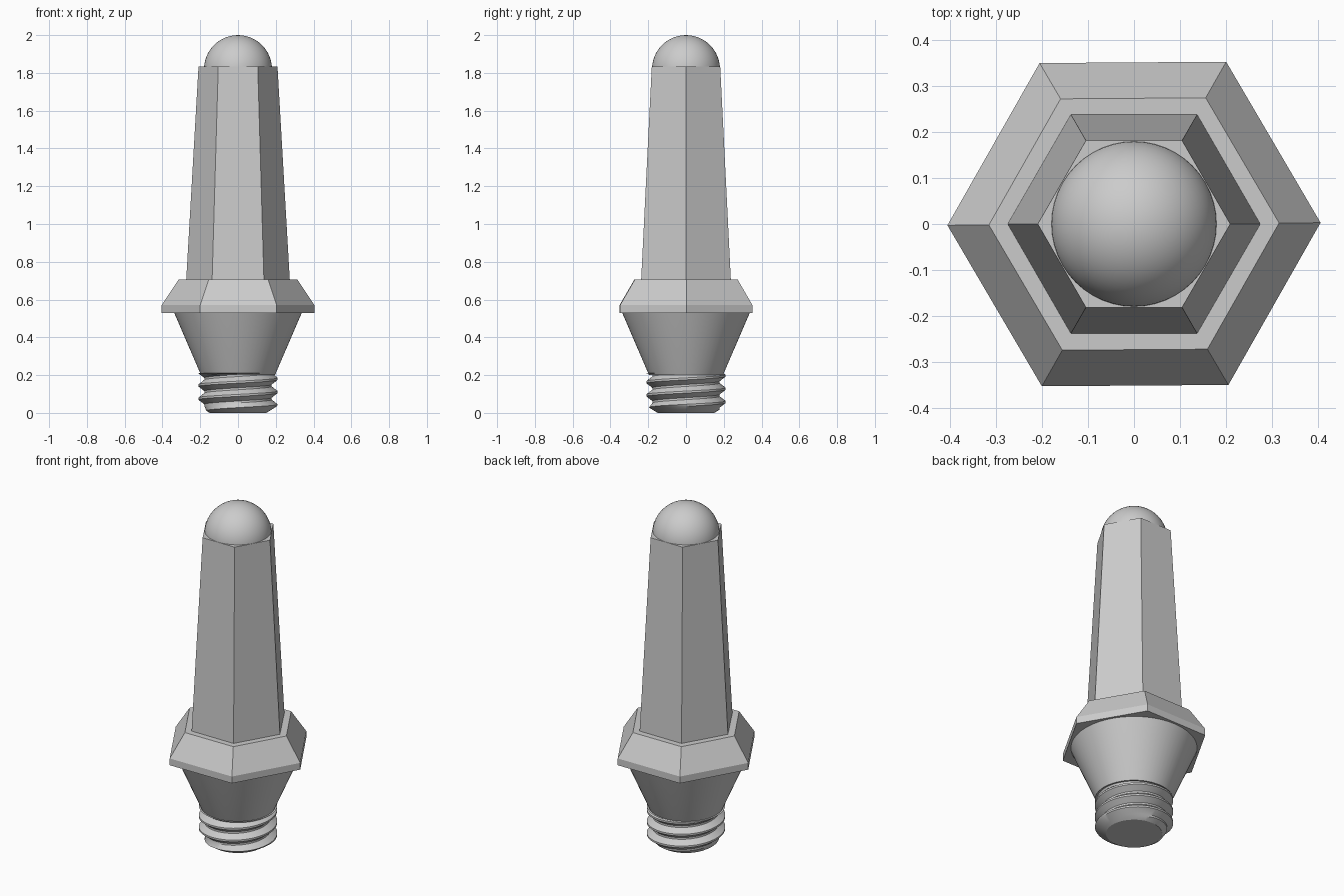
import bpy
import bmesh
from math import pi, cos, sin, radians, floor

if "Cube" in bpy.data.objects:
    bpy.data.objects.remove(bpy.data.objects["Cube"], do_unlink=True)

# One plain grey
GREY = (0.6, 0.6, 0.6, 1)
grey = bpy.data.materials.new("grey metal")
grey.use_nodes = True
grey.diffuse_color = GREY
grey.node_tree.nodes["Principled BSDF"].inputs["Base Color"].default_value = GREY


def finish(name, bm, smooth=False):
    bmesh.ops.remove_doubles(bm, verts=bm.verts, dist=0.0002)
    bmesh.ops.recalc_face_normals(bm, faces=bm.faces)
    mesh = bpy.data.meshes.new(name)
    bm.to_mesh(mesh)
    bm.free()
    mesh.materials.append(grey)
    obj = bpy.data.objects.new(name, mesh)
    bpy.context.collection.objects.link(obj)
    if smooth:
        bpy.ops.object.select_all(action='DESELECT')
        obj.select_set(True)
        bpy.context.view_layer.objects.active = obj
        bpy.ops.object.shade_smooth_by_angle(angle=radians(35))
    return obj


def bridge(bm, rings):
    n = len(rings[0])
    for low, high in zip(rings, rings[1:]):
        for i in range(n):
            j = (i + 1) % n
            bm.faces.new((low[i], low[j], high[j], high[i]))


def lathe(name, profile, sides, turn=0.0, smooth=False):
    """Stack of regular polygons given as (radius, height), capped at both ends."""
    bm = bmesh.new()
    rings = [[bm.verts.new((r * cos(turn + 2 * pi * i / sides),
                            r * sin(turn + 2 * pi * i / sides), z))
              for i in range(sides)] for r, z in profile]
    bridge(bm, rings)
    bm.faces.new(rings[0])
    bm.faces.new(rings[-1])
    return finish(name, bm, smooth)


def screw_thread(name, top, pitch, crest, root, tip, sides=64):
    """Single-start ridge, trimmed flat at both ends with a chamfered tip."""
    steps = ((0.0, root), (0.15, root), (0.5, crest), (0.65, crest))
    bm = bmesh.new()
    turns = int(top / pitch) + 2
    path = [(k + f, r) for k in range(-2, turns) for f, r in steps]
    columns = []
    for i in range(sides + 1):
        lift = i / sides
        column = []
        for level, r in path:
            z = min(max((level + lift) * pitch, 0), top)
            r = min(r, tip + 1.6 * z)
            a = 2 * pi * lift
            column.append(bm.verts.new((r * cos(a), r * sin(a), z)))
        columns.append(column)
    for a, b in zip(columns, columns[1:]):
        for k in range(len(path) - 1):
            bm.faces.new((a[k], b[k], b[k + 1], a[k + 1]))
    bmesh.ops.dissolve_degenerate(bm, dist=0.0002, edges=bm.edges)
    return finish(name, bm, True)


# Threaded foot and its flat end
screw_thread("threaded_foot", 0.21, 0.07, 0.21, 0.178, 0.15)
lathe("foot_end", [(0.15, 0.0), (0.15, 0.01)], 64)

# Round cone under the collar
lathe("cone", [(0.195, 0.2), (0.2, 0.21), (0.34, 0.535)], 64, smooth=True)

# Hexagonal collar
lathe("collar", [(0.405, 0.53), (0.405, 0.57), (0.315, 0.705)], 6, radians(0.4))

# Tapered hexagonal shaft
lathe("shaft", [(0.275, 0.69), (0.209, 1.835)], 6)

# Rounded tip
dome = bmesh.new()
bmesh.ops.create_uvsphere(dome, u_segments=48, v_segments=24, radius=0.18)
bmesh.ops.translate(dome, verts=dome.verts, vec=(0, 0, 1.82))
finish("dome_tip", dome, True)
